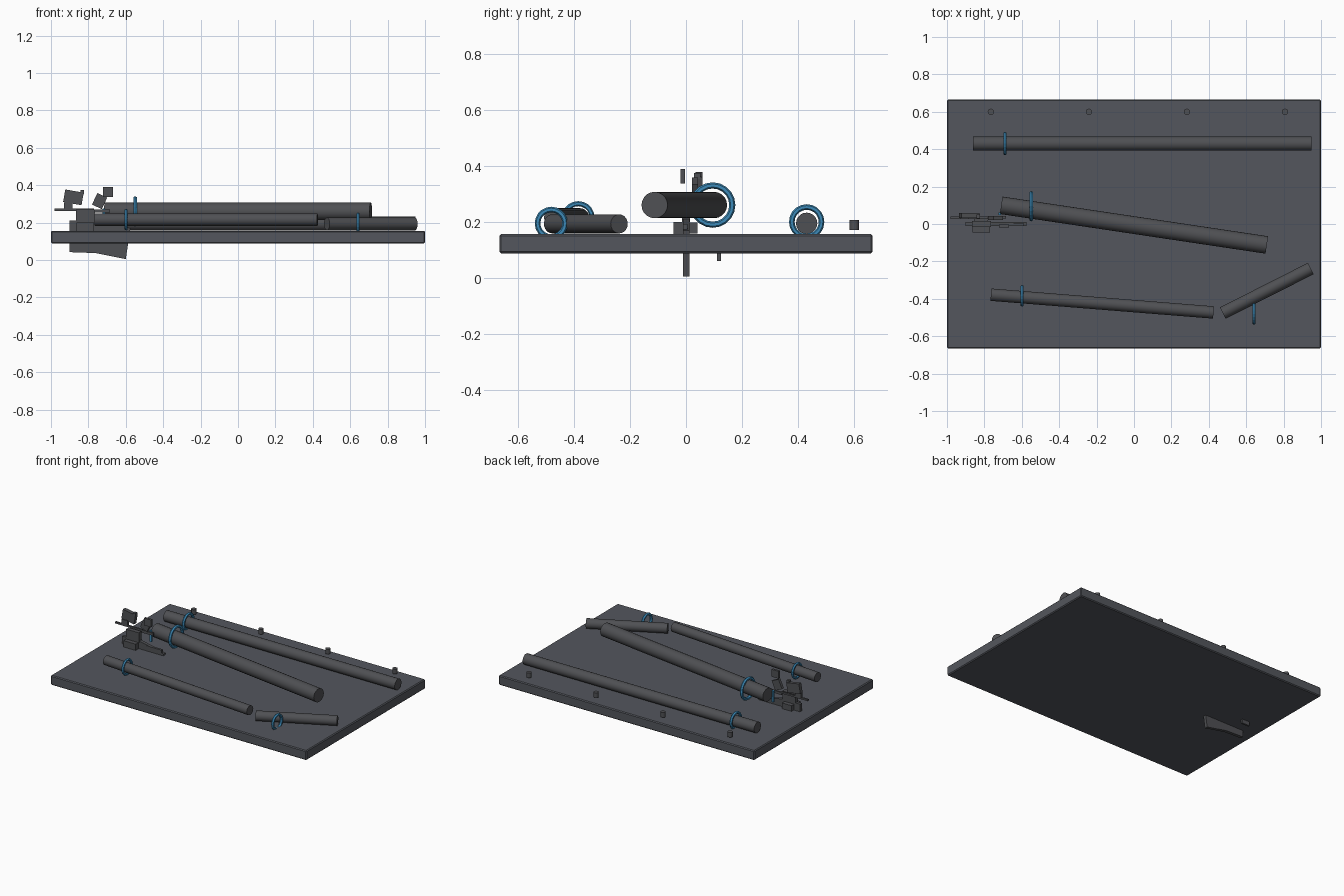
import bpy, bmesh, math
from mathutils import Vector, Matrix

if "Cube" in bpy.data.objects:
    bpy.data.objects.remove(bpy.data.objects["Cube"])


def material(name, rgb):
    m = bpy.data.materials.new(name)
    m.diffuse_color = (*rgb, 1)
    m.use_nodes = True
    m.node_tree.nodes["Principled BSDF"].inputs["Base Color"].default_value = m.diffuse_color
    return m


SLATE = material("slate grey", (0.088, 0.094, 0.110))
IRON = material("iron grey", (0.078, 0.080, 0.087))
BLUE = material("bright blue", (0.045, 0.255, 0.480))


def finish(bm, name, mat, smooth=False):
    bmesh.ops.recalc_face_normals(bm, faces=bm.faces)
    me = bpy.data.meshes.new(name)
    bm.to_mesh(me)
    bm.free()
    me.materials.append(mat)
    ob = bpy.data.objects.new(name, me)
    bpy.context.collection.objects.link(ob)
    if smooth:
        bpy.context.view_layer.objects.active = ob
        bpy.ops.object.select_all(action='DESELECT')
        ob.select_set(True)
        bpy.ops.object.shade_smooth_by_angle(angle=math.radians(40))
    return ob


def box(name, centre, size, mat=IRON, tilt=0):
    """Box, tilted in degrees about the y axis."""
    bm = bmesh.new()
    bmesh.ops.create_cube(bm, size=1, matrix=Matrix.Translation(centre)
                          @ Matrix.Rotation(math.radians(tilt), 4, 'Y')
                          @ Matrix.Diagonal((*size, 1)))
    return finish(bm, name, mat)


def rod(name, a, b, r, sides=20):
    a, b = Vector(a), Vector(b)
    turn = (b - a).to_track_quat('Z', 'Y').to_matrix().to_4x4()
    bm = bmesh.new()
    bmesh.ops.create_cone(bm, cap_ends=True, segments=sides, radius1=r, radius2=r,
                          depth=(b - a).length,
                          matrix=Matrix.Translation((a + b) / 2) @ turn)
    return finish(bm, name, IRON, True)


def ring(name, centre, major, minor, n=20, m=6):
    """Faceted hoop whose axis runs along x."""
    bm = bmesh.new()
    loops = []
    for i in range(n):
        t = 2 * math.pi * i / n
        loop = []
        for j in range(m):
            p = 2 * math.pi * j / m
            r = major + minor * math.cos(p)
            loop.append(bm.verts.new((centre[0] + minor * math.sin(p),
                                      centre[1] + r * math.cos(t),
                                      centre[2] + r * math.sin(t))))
        loops.append(loop)
    for i in range(n):
        for j in range(m):
            k, l = (i + 1) % n, (j + 1) % m
            bm.faces.new((loops[i][j], loops[k][j], loops[k][l], loops[i][l]))
    return finish(bm, name, BLUE)


def slab(name, points, y0, y1):
    """Side profile in x and z, given thickness along y."""
    bm = bmesh.new()
    f = bm.faces.new([bm.verts.new((x, y0, z)) for x, z in points])
    ext = bmesh.ops.extrude_face_region(bm, geom=[f])["geom"]
    bmesh.ops.translate(bm, vec=(0, y1 - y0, 0),
                        verts=[v for v in ext if isinstance(v, bmesh.types.BMVert)])
    return finish(bm, name, IRON)


# Base board with slightly eased edges
board = box("base_board", (0, 0, 0.122), (2, 1.33, 0.068), SLATE)
bevel = board.modifiers.new("eased edges", 'BEVEL')
bevel.width = 0.006
bevel.segments = 1

# Rods lying on the board
rod("back_rod", (-0.86, 0.43, 0.195), (0.95, 0.43, 0.195), 0.038)
rod("centre_rod", (-0.71, 0.10, 0.26), (0.71, -0.112, 0.26), 0.047)
rod("front_rod", (-0.765, -0.378, 0.216), (0.425, -0.473, 0.216), 0.033)
rod("short_rod", (0.475, -0.476, 0.193), (0.945, -0.238, 0.193), 0.034)

# Blue hoops
ring("back_hoop", (-0.69, 0.43, 0.20), 0.053, 0.010)
ring("centre_hoop", (-0.55, 0.095, 0.26), 0.070, 0.011)
ring("front_hoop", (-0.598, -0.384, 0.216), 0.049, 0.009)
ring("short_hoop", (0.642, -0.480, 0.195), 0.049, 0.010)

# Row of pegs along the back edge
for i in range(4):
    x = -0.765 + i * 0.524
    rod(f"peg_{i + 1}", (x, 0.6, 0.172), (x, 0.6, 0.206), 0.017, 12)

# Mechanism: blade passing down through the board
slab("blade", [(-0.90, 0.042), (-0.76, 0.037), (-0.60, 0.005),
               (-0.575, 0.17), (-0.76, 0.21), (-0.90, 0.21)], -0.010, 0.012)
box("body_block", (-0.815, 0, 0.235), (0.10, 0.03, 0.07))
box("side_block", (-0.817, -0.022, 0.178), (0.095, 0.046, 0.045))
box("rear_block", (-0.817, 0.024, 0.178), (0.075, 0.034, 0.04))
box("side_bar", (-0.66, -0.003, 0.178), (0.14, 0.016, 0.03))
box("lower_tab", (-0.83, 0.117, 0.078), (0.06, 0.014, 0.036))

# Mechanism: upper arm and tilted heads
box("arm", (-0.875, 0.034, 0.269), (0.21, 0.012, 0.012))
box("arm_end", (-0.73, 0.036, 0.262), (0.09, 0.012, 0.018))
box("arm_post", (-0.907, 0.036, 0.29), (0.046, 0.016, 0.034))
box("left_head", (-0.88, 0.046, 0.335), (0.10, 0.026, 0.068), tilt=10)
box("left_knob", (-0.833, 0.04, 0.364), (0.02, 0.022, 0.022))
box("right_head", (-0.74, 0.032, 0.315), (0.058, 0.02, 0.068), tilt=25)
box("top_block", (-0.694, -0.011, 0.363), (0.054, 0.016, 0.052))
box("blue_strip", (-0.718, 0.055, 0.235), (0.014, 0.014, 0.08), BLUE)
